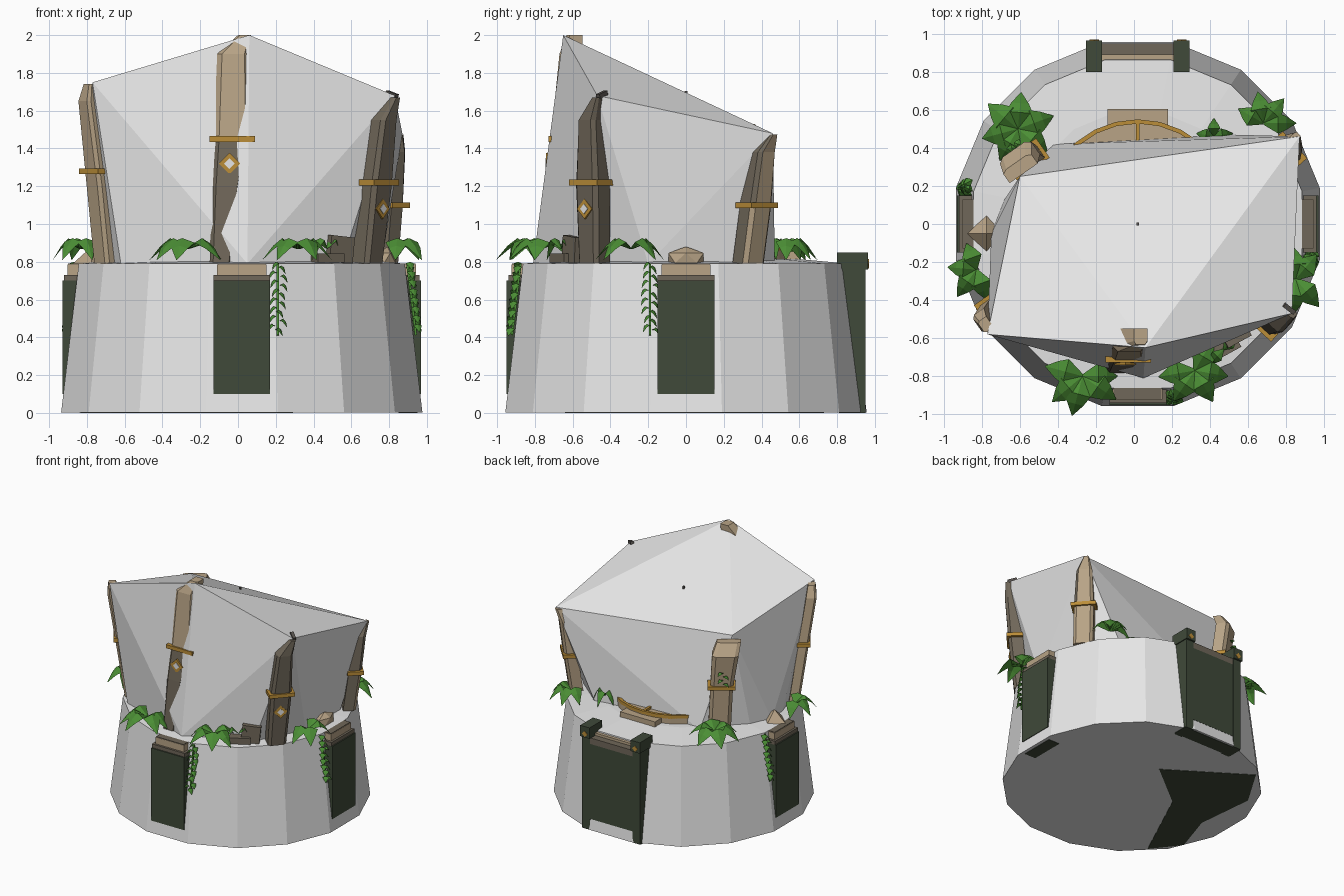
import bpy, bmesh, math, random
from math import cos, sin, pi, radians
from mathutils import Vector, Matrix

if "Cube" in bpy.data.objects:
    bpy.data.objects.remove(bpy.data.objects["Cube"])
random.seed(4)
CX = 0.02


def material(name, rgb):
    m = bpy.data.materials.new(name)
    m.use_nodes = True
    m.diffuse_color = (*rgb, 1)
    b = m.node_tree.nodes["Principled BSDF"]
    b.inputs["Base Color"].default_value = (*rgb, 1)
    b.inputs["Roughness"].default_value = 0.9
    return m


STONE = material("pale stone", (0.84, 0.84, 0.84))
WOOD = material("tan wood", (0.48, 0.37, 0.24))
DARK = material("dark wood", (0.16, 0.135, 0.1))
GREEN = material("dark green panel", (0.05, 0.067, 0.041))
GOLD = material("gold trim", (0.5, 0.27, 0.04))
LEAF = material("leaf green", (0.07, 0.27, 0.035))
GREY = material("dark grey", (0.1, 0.09, 0.08))


def finish(name, bm, mat, normals=True):
    if normals:
        bmesh.ops.recalc_face_normals(bm, faces=bm.faces)
    me = bpy.data.meshes.new(name)
    bm.to_mesh(me)
    bm.free()
    me.materials.append(mat)
    ob = bpy.data.objects.new(name, me)
    bpy.context.scene.collection.objects.link(ob)
    return ob


def box(name, centre, size, mat, yaw=0, tilt=0, roll=0):
    bm = bmesh.new()
    turn = Matrix.Rotation(yaw, 4, 'Z') @ Matrix.Rotation(tilt, 4, 'Y') @ Matrix.Rotation(roll, 4, 'X')
    bmesh.ops.create_cube(bm, size=1, matrix=Matrix.Translation(centre) @ turn @ Matrix.Diagonal((*size, 1)))
    return finish(name, bm, mat)


def slab(name, outline, z0, z1, mat):
    bm = bmesh.new()
    f = bm.faces.new([bm.verts.new((x, y, z0)) for x, y in outline])
    top = bmesh.ops.extrude_face_region(bm, geom=[f])
    bmesh.ops.translate(bm, verts=[v for v in top["geom"] if isinstance(v, bmesh.types.BMVert)], vec=(0, 0, z1 - z0))
    return finish(name, bm, mat)


def around(yaw, out, side, z):
    """Point at a distance out from the drum axis, shifted sideways."""
    return Vector((CX + out * cos(yaw) - side * sin(yaw), out * sin(yaw) + side * cos(yaw), z))


# Sixteen-sided drum with a slightly domed floor
bm = bmesh.new()
rings = [[bm.verts.new((CX + r * cos((i + 0.5) * pi / 8), r * sin((i + 0.5) * pi / 8), z)) for i in range(16)]
         for r, z in ((0.975, 0.003), (0.88, 0.79), (0.6, 0.815))]
bm.faces.new(rings[0])
bm.faces.new(rings[2])
for lo, hi in zip(rings, rings[1:]):
    for i in range(16):
        j = (i + 1) % 16
        bm.faces.new((lo[i], lo[j], hi[j], hi[i]))
finish("drum_base", bm, STONE)

# Dark patches under the drum
slab("underside_patch", [(0.03, 0.33), (-0.58, 0.73), (-0.78, 0.4), (-0.73, -0.08), (-0.84, -0.42),
                         (-0.67, -0.64), (-0.36, 0.02)], 0, 0.006, GREEN)
box("gate_foot", (CX, 0.88, 0.003), (0.54, 0.12, 0.006), GREEN)
box("left_panel_foot", (0.9, 0, 0.003), (0.1, 0.28, 0.006), GREEN)

# Faceted shell stretched between the five pillar tips and the floor
bm = bmesh.new()
tips = [(-0.77, -0.58, 1.75), (0.06, -0.65, 2.0), (0.83, -0.47, 1.68), (0.87, 0.46, 1.48), (-0.6, 0.25, 1.56)]
foot = [(0.05, -0.81), (0.55, -0.58), (0.76, -0.2), (0.76, 0.25), (0.5, 0.47),
        (-0.42, 0.42), (-0.68, 0.13), (-0.75, -0.05), (-0.74, -0.2), (-0.62, -0.56)]
for p in tips + [(x, y, 0.79) for x, y in foot]:
    bm.verts.new(p)
bmesh.ops.convex_hull(bm, input=bm.verts)
finish("faceted_shell", bm, STONE)
box("roof_stud", (0.02, 0, 1.69), (0.015, 0.015, 0.03), GREY)


def pillar(name, path, yaw, band_z, depth, is_dark):
    """Curved slab: path entries are x, y, z, half width; is_dark picks faces by centre and normal."""
    t, o = Vector((-sin(yaw), cos(yaw), 0)), Vector((cos(yaw), sin(yaw), 0))
    bm = bmesh.new()
    prev = None
    for k, (x, y, z, w) in enumerate(path):
        d = depth if k < len(path) - 1 else depth * 0.7
        ring = [bm.verts.new(Vector((x, y, z)) + t * w * a + o * d * b)
                for a, b in ((-1, -1), (1, -1), (1, 0.6), (0.7, 1), (-0.7, 1), (-1, 0.6))]
        if prev:
            for i in range(6):
                j = (i + 1) % 6
                bm.faces.new((prev[i], prev[j], ring[j], ring[i]))
        else:
            bm.faces.new(ring)
        prev = ring
    bm.faces.new(prev)
    ob = finish(name, bm, WOOD)
    ob.data.materials.append(DARK)
    for f in ob.data.polygons:
        f.material_index = int(is_dark(f.center, f.normal))

    def at(z):
        for a, b in zip(path, path[1:]):
            if a[2] <= z <= b[2]:
                return Vector(a).lerp(Vector(b), (z - a[2]) / (b[2] - a[2]))

    c = at(band_z)
    box(name + "_band", c.xyz, (depth * 2 + 0.024, c.w * 2 + 0.04, 0.03), GOLD, yaw)
    return lambda z: at(z).xyz + o * depth


def diamond(name, p, yaw, size, centre=True):
    box(name, p, (0.014, size, size), GOLD, yaw, 0, pi / 4)
    if centre:
        box(name + "_inlay", p, (0.022, size * 0.5, size * 0.5), STONE, yaw, 0, pi / 4)


front = pillar("front_pillar", [(-0.09, -0.725, 0.79, 0.06), (-0.06, -0.69, 1.2, 0.08), (-0.03, -0.655, 1.45, 0.1),
                                (-0.025, -0.61, 1.9, 0.085), (0.035, -0.59, 2.0, 0.035)],
               -pi / 2, 1.45, 0.06, lambda c, n: c.z < 1.45)
diamond("front_diamond", front(1.32), -pi / 2, 0.08)
yaw_fl = radians(-42)
fl = pillar("front_left_pillar", [(0.69, -0.49, 0.79, 0.07), (0.735, -0.5, 1.2, 0.08), (0.77, -0.5, 1.55, 0.06),
                                  (0.82, -0.46, 1.67, 0.02)], yaw_fl, 1.22, 0.055, lambda c, n: True)
diamond("front_left_diamond", fl(1.08), yaw_fl, 0.075)
box("front_left_tip", (0.815, -0.445, 1.685), (0.025, 0.07, 0.025), GREY, 0.9, 0, 0.3)
pillar("front_right_pillar", [(-0.7, -0.41, 0.79, 0.07), (-0.74, -0.46, 1.2, 0.07), (-0.79, -0.51, 1.65, 0.055),
                              (-0.78, -0.53, 1.74, 0.035)], radians(215), 1.28, 0.04, lambda c, n: False)
pillar("back_left_pillar", [(0.775, 0.335, 0.79, 0.075), (0.8, 0.375, 1.1, 0.075), (0.82, 0.405, 1.38, 0.06),
                            (0.84, 0.45, 1.475, 0.02)], radians(42), 1.1, 0.05, lambda c, n: n.y < 0)
pillar("back_right_pillar", [(-0.54, 0.335, 0.79, 0.085), (-0.565, 0.34, 1.17, 0.085), (-0.605, 0.35, 1.44, 0.1),
                             (-0.6, 0.295, 1.53, 0.09)], radians(125), 1.17, 0.05, lambda c, n: False)

# Panels on the front and both sides, with stepped wooden caps
for label, yaw in (("front", -pi / 2), ("left", 0), ("right", pi)):
    box(label + "_panel", around(yaw, 0.905, 0, 0.4), (0.09, 0.3, 0.6), GREEN, yaw)
    box(label + "_cap", around(yaw, 0.9, 0, 0.715), (0.08, 0.3, 0.03), DARK, yaw)
    box(label + "_cap_top", around(yaw, 0.885, 0, 0.755), (0.075, 0.26, 0.06), WOOD, yaw)
    box(label + "_cap_inset", around(yaw, 0.89, 0, 0.786), (0.06, 0.25, 0.008), DARK, yaw)

# Back gate with two posts
box("gate_panel", (CX, 0.91, 0.4), (0.4, 0.075, 0.62), GREEN)
box("gate_rail", (CX, 0.91, 0.735), (0.4, 0.075, 0.05), DARK)
box("gate_rail_trim", (CX, 0.875, 0.765), (0.4, 0.03, 0.03), WOOD)
for s in (-1, 1):
    x = CX + 0.23 * s
    box("gate_post", (x, 0.88, 0.38), (0.07, 0.14, 0.76), GREEN)
    box("gate_post_head", (x, 0.882, 0.805), (0.085, 0.165, 0.09), GREEN)
    diamond("gate_stud", (x, 0.962, 0.79), pi / 2, 0.035, False)


# Shallow wooden threshold with gold rim and spoke
def arc(r):
    return [(CX + r * cos(a), 0.05 + r * sin(a)) for a in (pi * (0.2 + 0.075 * i) for i in range(9))]


slab("threshold", arc(0.5), 0.79, 0.86, WOOD)
slab("threshold_rim", arc(0.5) + arc(0.478)[::-1], 0.855, 0.885, GOLD)
box("threshold_spoke", (CX, 0.47, 0.865), (0.02, 0.14, 0.03), GOLD)
box("threshold_step", (CX, 0.56, 0.83), (0.32, 0.09, 0.05), WOOD)

# Low rocks and a broken bench
bm = bmesh.new()
bmesh.ops.create_icosphere(bm, subdivisions=1, radius=1,
                           matrix=Matrix.Translation((0.79, 0, 0.82)) @ Matrix.Diagonal((0.06, 0.11, 0.06, 1)))
finish("left_rock", bm, WOOD)
bm = bmesh.new()
bmesh.ops.create_cone(bm, cap_ends=True, segments=4, radius1=0.1, radius2=0, depth=0.09,
                      matrix=Matrix.Translation((-0.775, -0.05, 0.835)))
finish("right_rock", bm, WOOD)
box("bench_back", (0.54, -0.6, 0.865), (0.14, 0.05, 0.14), DARK, 0.5, 0.1)
box("bench_seat", (0.47, -0.64, 0.82), (0.16, 0.1, 0.05), DARK, 0.5)


# Arching folded leaves
def add_leaf(bm, base, ang, length, width, rise, drop):
    o, t, up = Vector((cos(ang), sin(ang), 0)), Vector((-sin(ang), cos(ang), 0)), Vector((0, 0, 1))
    rows = []
    for f, w, h in ((0, 0.15, 0), (0.45, 1, rise), (0.7, 0.65, rise * 0.6 - drop * 0.3), (1, 0.02, -drop)):
        mid = base + o * length * f + up * h
        rows.append([bm.verts.new(mid + t * width * w * s - up * abs(s) * width * w * 0.35) for s in (-1, 0, 1)])
    for a, b in zip(rows, rows[1:]):
        for i in range(2):
            bm.faces.new((a[i], a[i + 1], b[i + 1], b[i]))


# Each cluster: position, leaf length, leaf directions in degrees
bm = bmesh.new()
for x, y, size, angles in ((-0.61, 0.5, 0.21, (20, 85, 140, 195, 240, 320)), (0.68, 0.53, 0.16, (0, 50, 100, 150)),
                           (0.42, 0.46, 0.1, (10, 90, 170)), (-0.83, -0.24, 0.16, (110, 175, 235, 290)),
                           (0.85, -0.29, 0.18, (-95, -50, 50, 95)), (-0.27, -0.8, 0.2, (165, 220, 255, 325, 0)),
                           (0.32, -0.77, 0.19, (190, 235, 300, 350, 60)), (0.47, -0.66, 0.1, (45, 225))):
    for a in angles:
        add_leaf(bm, Vector((x, y, 0.87)), radians(a), size * random.uniform(0.9, 1.1), size * 0.34, 0.055, 0.06)
finish("leaf_clusters", bm, LEAF, False)

# Hanging vines beside the panels, and a sprig on a pillar
bm = bmesh.new()
vines = ((-pi / 2, 0.19), (0, -0.19), (pi, -0.19))
for yaw, side in vines:
    for i in range(8):
        z = 0.78 - i * 0.047
        out = 0.88 + (0.79 - z) * 0.12
        for s in (-1, 1):
            p = around(yaw, out, side + random.uniform(-0.015, 0.015), z - 0.01 * s)
            add_leaf(bm, p, yaw + s * 1.1, 0.045, 0.026, 0.01, 0.035)
for i in range(4):
    add_leaf(bm, Vector((-0.62, 0.4, 1.22 + i * 0.03)), 2.2 + (-1) ** i, 0.05, 0.02, 0.01, 0.02)
finish("vine_leaves", bm, LEAF, False)
for yaw, side in vines:
    box("vine_stem", around(yaw, 0.899, side, 0.6), (0.012, 0.012, 0.38), LEAF, yaw, -0.12)
